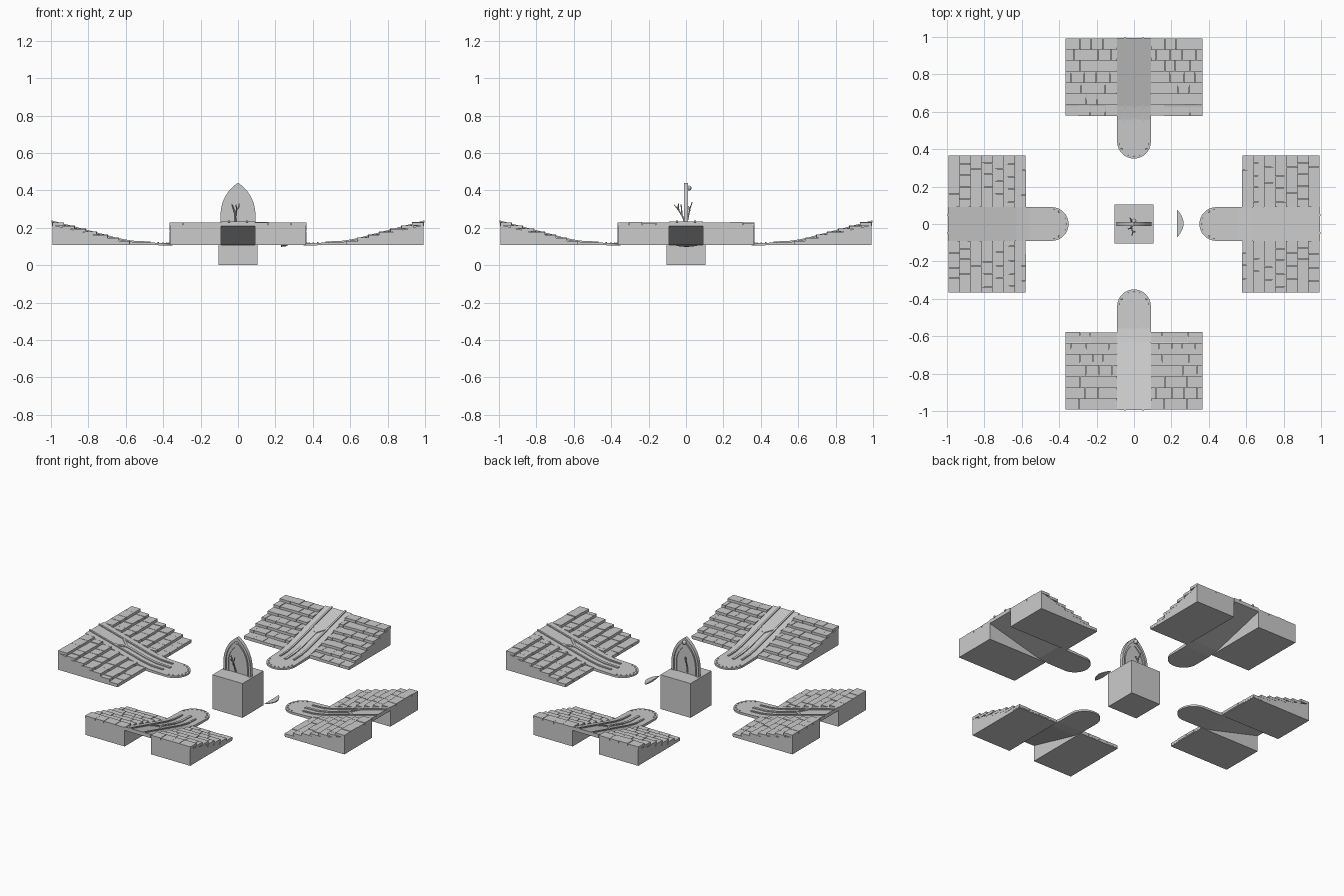
import bpy, bmesh, math, random
from mathutils import Matrix, Vector

if "Cube" in bpy.data.objects:
    bpy.data.objects.remove(bpy.data.objects["Cube"])

random.seed(4)


def finish(name, bm, rot=0.0):
    bmesh.ops.recalc_face_normals(bm, faces=bm.faces)
    bm.transform(Matrix.Rotation(rot, 4, 'Z'))
    me = bpy.data.meshes.new(name)
    bm.to_mesh(me)
    bm.free()
    ob = bpy.data.objects.new(name, me)
    bpy.context.collection.objects.link(ob)
    return ob


def loft(bm, rings, closed=False):
    vs = [[bm.verts.new(p) for p in r] for r in rings]
    n = len(vs[0])
    pairs = list(zip(vs, vs[1:])) + ([(vs[-1], vs[0])] if closed else [])
    for a, b in pairs:
        for i in range(n):
            j = (i + 1) % n
            bm.faces.new((a[i], a[j], b[j], b[i]))
    if not closed:
        bm.faces.new(vs[0])
        bm.faces.new(vs[-1])


def box(bm, x0, x1, y0, y1, z0, z1):
    loft(bm, [[(x, y0, z0), (x, y1, z0), (x, y1, z1), (x, y0, z1)] for x in (x0, x1)])


def lerp(x, pts):
    for (xa, a), (xb, b) in zip(pts, pts[1:]):
        if x <= xb:
            return a + (b - a) * (x - xa) / (xb - xa)
    return pts[-1][1]


def top(x):
    return lerp(x, [(0.34, 0.116), (0.56, 0.124), (0.63, 0.136), (1.0, 0.234)])


def under(x):
    return lerp(x, [(0.34, 0.106), (0.56, 0.107), (0.63, 0.115), (1.0, 0.211)])


def strip(bm, a, b, width, rise):
    # raised bar that follows the ramp surface
    a, b = Vector(a), Vector(b)
    d = (b - a).normalized()
    s = Vector((-d.y, d.x)) * width / 2
    rings = []
    for i in range(17):
        p = a.lerp(b, i / 16)
        l, r = p + s, p - s
        rings.append([(l.x, l.y, top(l.x) - 0.004), (r.x, r.y, top(r.x) - 0.004),
                      (r.x, r.y, top(r.x) + rise), (l.x, l.y, top(l.x) + rise)])
    loft(bm, rings)


ROWS, X0, X1, R = 7, 0.58, 0.993, 0.09
PITCH = (X1 - X0) / ROWS


def build_arm(tag, rot):
    # sloped roof bodies either side of the ramp
    bm = bmesh.new()
    for s in (-1, 1):
        loft(bm, [[(X0, y, 0.108), (X1, y, 0.108), (X1, y, 0.215), (X0, y, 0.116)]
                  for y in (s * 0.091, s * 0.364)])
    finish(tag + "_roof_body", bm, rot)

    # stepped rows of staggered shingles
    bm = bmesh.new()
    for s in (-1, 1):
        for i in range(ROWS):
            xa = X0 + i * PITCH
            zt = 0.129 + i * 0.0165
            cuts = [0.09]
            y = 0.09 + (0.035 if i % 2 else 0.068)
            while y < 0.34:
                cuts.append(y + random.uniform(-0.01, 0.01))
                y += 0.068
            cuts.append(0.366)
            for ya, yb in zip(cuts, cuts[1:]):
                z = zt + random.uniform(-0.0015, 0.0015)
                lo, hi = sorted((s * (ya + 0.001), s * (yb - 0.001)))
                front = xa - random.uniform(0, 0.004)
                box(bm, front, min(xa + PITCH + 0.004, X1), lo, hi, z - 0.016, z)
    finish(tag + "_shingles", bm, rot)

    # ramp with a round inner end
    bm = bmesh.new()
    cx = 0.35 + R
    xs = [(cx - R * math.cos(t), R * math.sin(t))
          for t in [math.radians(2 + 88 * i / 14) for i in range(15)]]
    xs += [(x, R) for x in (0.5, 0.56, 0.63, 0.75, 0.87, 0.995)]
    loft(bm, [[(x, -w, under(x)), (x, w, under(x)), (x, w, top(x)), (x, -w, top(x))]
              for x, w in xs])
    finish(tag + "_ramp", bm, rot)

    # long rails and forked bar
    bm = bmesh.new()
    for s in (-1, 1):
        strip(bm, (0.485, s * 0.047), (0.998, s * 0.047), 0.011, 0.006)
        strip(bm, (0.768, 0), (0.82, s * 0.042), 0.013, 0.005)
    strip(bm, (0.468, 0), (0.78, 0), 0.016, 0.005)
    finish(tag + "_ramp_rails", bm, rot)

    # studs around the round end
    bm = bmesh.new()
    for i in range(9):
        t = math.radians(-80 + 20 * i)
        x, y = cx - 0.077 * math.cos(t), 0.077 * math.sin(t)
        bmesh.ops.create_cone(bm, cap_ends=True, segments=8, radius1=0.005, radius2=0.004,
                              depth=0.005, matrix=Matrix.Translation((x, y, top(x) + 0.001)))
    finish(tag + "_ramp_studs", bm, rot)


for k, tag in enumerate(("right", "back", "left", "front")):
    build_arm(tag, k * math.pi / 2)

# central pedestal
bm = bmesh.new()
box(bm, -0.104, 0.104, -0.104, 0.104, 0.0, 0.215)
finish("pedestal", bm)


def arch(w, spring, rise, base=0.213):
    # pointed arch outline from left foot to right foot
    c = (rise * rise - w * w) / (2 * w)
    end = math.atan2(rise, c)
    half = [(w, base)] + [((w + c) * math.cos(end * i / 12) - c,
                           spring + (w + c) * math.sin(end * i / 12)) for i in range(13)]
    return [(-x, z) for x, z in half[:-1]] + half[::-1]


def arch_frame(name, outer, inner, d):
    bm = bmesh.new()
    loft(bm, [[(a, -d, b), (a, d, b), (c, d, e), (c, -d, e)]
              for (a, b), (c, e) in zip(outer, inner)])
    finish(name, bm)


arch_frame("arch_frame", arch(0.093, 0.27, 0.17), arch(0.079, 0.27, 0.147), 0.011)
arch_frame("inner_arch_frame", arch(0.070, 0.27, 0.130), arch(0.062, 0.27, 0.117), 0.008)
bm = bmesh.new()
out = arch(0.085, 0.27, 0.158)
front = bm.faces.new([bm.verts.new((x, -0.003, z)) for x, z in out])
ext = bmesh.ops.extrude_face_region(bm, geom=[front], use_keep_orig=True)
bmesh.ops.translate(bm, vec=(0, 0.006, 0),
                    verts=[v for v in ext["geom"] if isinstance(v, bmesh.types.BMVert)])
finish("arch_panel", bm)

# small knob near the arch tip
bm = bmesh.new()
bmesh.ops.create_uvsphere(bm, u_segments=12, v_segments=8, radius=0.013,
                          matrix=Matrix.Translation((0, 0.016, 0.412)))
finish("arch_knob", bm)

# forked twigs on both sides of the panel
twigs = [[(-0.012, 0, 0.213), (-0.014, -0.018, 0.26), (-0.008, -0.04, 0.295), (-0.010, -0.062, 0.322)],
         [(-0.013, -0.022, 0.268), (-0.022, -0.024, 0.295), (-0.032, -0.026, 0.325)],
         [(-0.008, -0.04, 0.295), (0.004, -0.042, 0.31), (0.006, -0.04, 0.33)],
         [(-0.012, 0, 0.213), (-0.016, 0.012, 0.26), (-0.014, 0.02, 0.30), (-0.022, 0.034, 0.338)],
         [(-0.014, 0.02, 0.29), (0.0, 0.014, 0.315)]]
for t in twigs:
    cu = bpy.data.curves.new("twig", 'CURVE')
    cu.dimensions = '3D'
    cu.bevel_depth = 0.005
    cu.bevel_resolution = 1
    cu.use_fill_caps = True
    sp = cu.splines.new('POLY')
    sp.points.add(len(t) - 1)
    for i, p in enumerate(t):
        sp.points[i].co = (*p, 1)
        sp.points[i].radius = 1 - 0.5 * i / (len(t) - 1)
    bpy.context.collection.objects.link(bpy.data.objects.new("twig", cu))

# loose crescent sliver beside the pedestal
bm = bmesh.new()
rings = []
for i in range(17):
    u = -0.98 + 1.96 * i / 16
    y, f = 0.003 + 0.073 * u, 1 - u * u
    rings.append([(0.231, y, 0.108 - 0.010 * f), (0.231 + 0.034 * f, y, 0.108 - 0.006 * f),
                  (0.231 + 0.034 * f, y, 0.1085), (0.231, y, 0.1085)])
loft(bm, rings)
finish("crescent_sliver", bm)
